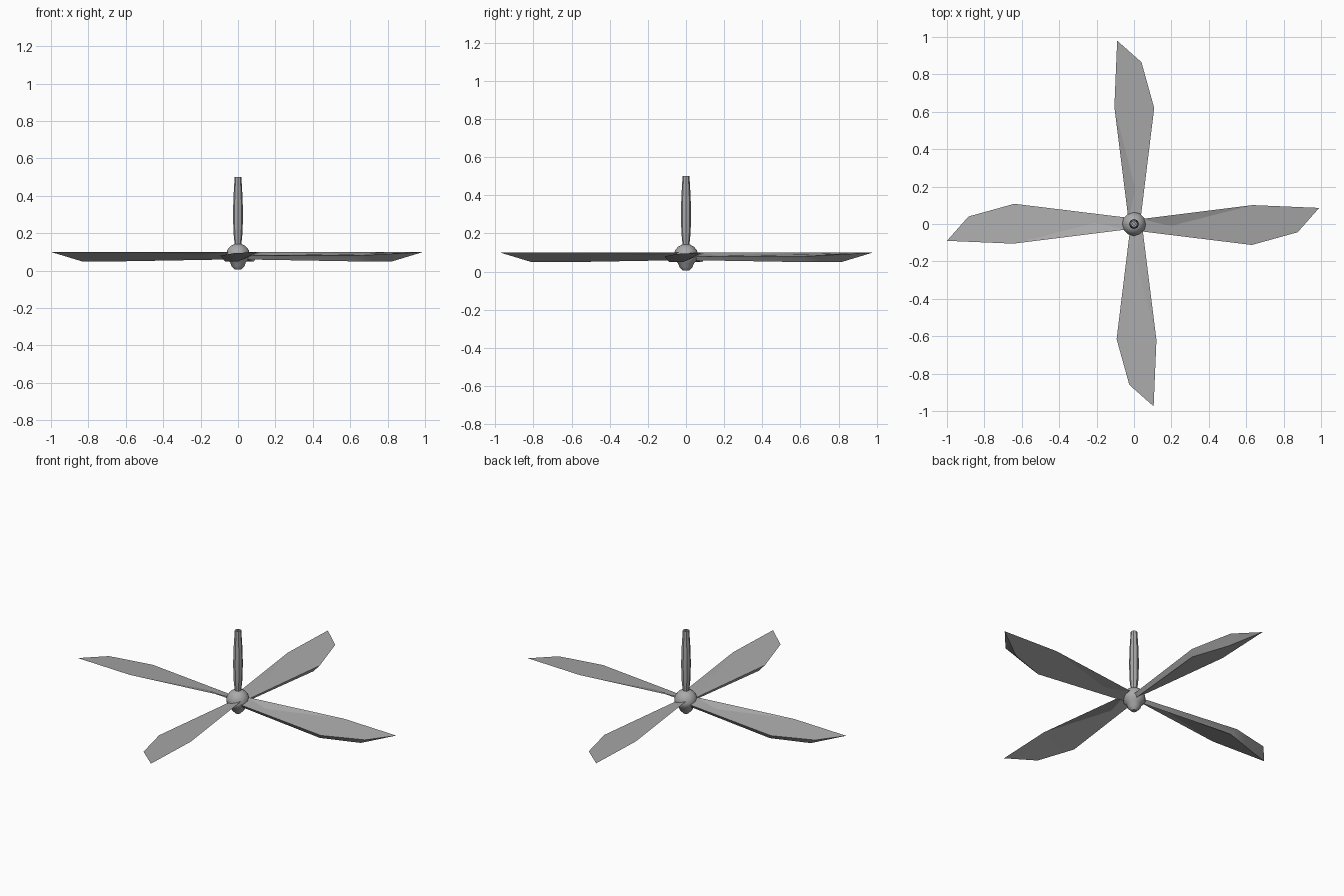
import bpy, bmesh, math
from mathutils import Matrix, Vector

if "Cube" in bpy.data.objects:
    bpy.data.objects.remove(bpy.data.objects["Cube"])

grey = bpy.data.materials.new("satin_grey")
grey.use_nodes = True
grey.diffuse_color = (0.4, 0.4, 0.4, 1)
grey.node_tree.nodes["Principled BSDF"].inputs["Base Color"].default_value = (0.4, 0.4, 0.4, 1)


def finish(name, bm, angle):
    bmesh.ops.recalc_face_normals(bm, faces=bm.faces)
    mesh = bpy.data.meshes.new(name)
    bm.to_mesh(mesh)
    bm.free()
    obj = bpy.data.objects.new(name, mesh)
    bpy.context.collection.objects.link(obj)
    mesh.materials.append(grey)
    bpy.ops.object.select_all(action='DESELECT')
    obj.select_set(True)
    bpy.context.view_layer.objects.active = obj
    bpy.ops.object.shade_smooth_by_angle(angle=math.radians(angle))
    return obj


def lathe(name, profile, sides, angle=40):
    bm = bmesh.new()
    verts = [bm.verts.new((r, 0, z)) for r, z in profile]
    edges = [bm.edges.new(pair) for pair in zip(verts, verts[1:])]
    bmesh.ops.spin(bm, geom=verts + edges, cent=(0, 0, 0), axis=(0, 0, 1),
                   angle=math.tau, steps=sides)
    bmesh.ops.remove_doubles(bm, verts=bm.verts, dist=0.0005)
    return finish(name, bm, angle)


# Hub and hanging rod
lathe("hub", [(0, 0.005), (0.015, 0.005), (0.035, 0.025), (0.042, 0.045), (0.062, 0.065),
              (0.064, 0.085), (0.058, 0.11), (0.042, 0.13), (0.02, 0.142), (0, 0.142)], 12)
lathe("rod", [(0.008, 0.49), (0.008, 0.5), (0.018, 0.5), (0.024, 0.4), (0.027, 0.3),
              (0.024, 0.2), (0.017, 0.13), (0, 0.13), (0, 0.49), (0.008, 0.49)], 8, 30)


def blade(name, turn, shift):
    """Flat-topped paddle with a tapered keel along its low edge."""
    bm = bmesh.new()
    top = [(0.03, 0.03, 0.1), (0.63, 0.105, 0.1), (0.985, 0.09, 0.1),
           (0.87, -0.04, 0.093), (0.625, -0.108, 0.08), (0.03, -0.035, 0.08)]
    keel = [(0.82, -0.01, 0.05), (0.6, -0.085, 0.05), (0.03, -0.02, 0.06)]
    t = [bm.verts.new(p) for p in top]
    k = [bm.verts.new(p) for p in keel]
    bm.faces.new(t)
    for face in ((t[2], t[3], k[0]), (t[3], t[4], k[1], k[0]), (t[4], t[5], k[2], k[1]),
                 (t[5], t[0], k[2]), (t[0], t[1], k[1], k[2]), (t[1], t[2], k[0], k[1])):
        bm.faces.new(face)
    bmesh.ops.transform(bm, verts=bm.verts, matrix=Matrix.Translation(Vector(shift))
                        @ Matrix.Rotation(math.radians(turn), 4, 'Z'))
    finish(name, bm, 25)


# Four blades around the hub
for name, turn, shift in (("left_blade", 0, (0.005, -0.004, 0)),
                          ("back_blade", 90, (0, -0.005, 0)),
                          ("right_blade", 180, (-0.015, 0, 0)),
                          ("front_blade", 270, (0.015, 0.01, 0))):
    blade(name, turn, shift)
